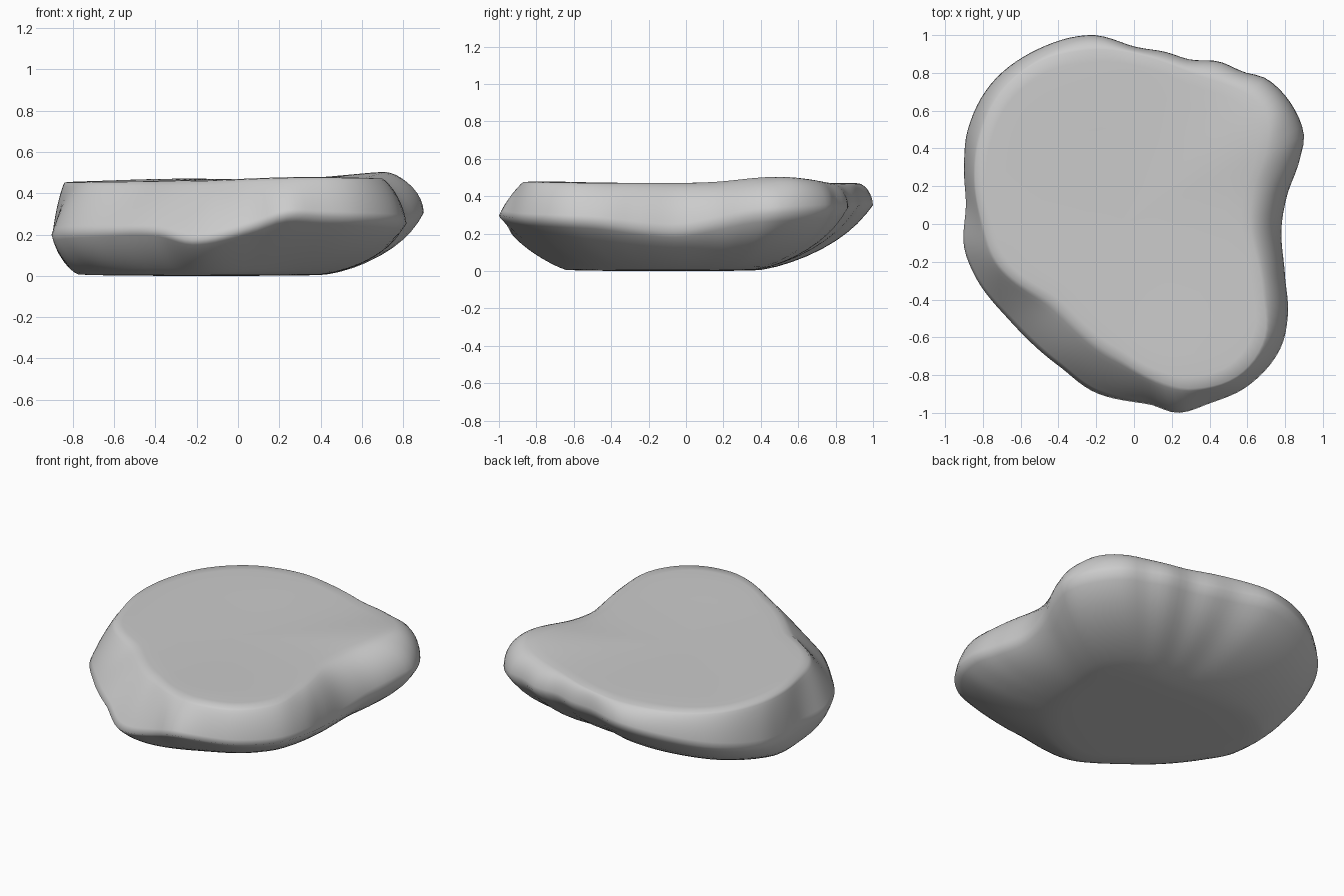
import bpy, bmesh
from math import sin, cos, pi, atan2, hypot, exp, tau

if "Cube" in bpy.data.objects:
    bpy.data.objects.remove(bpy.data.objects["Cube"])

CX, CY = -0.05, 0.0
N = 144

# widest outline of the stone: x, y, height of the ridge
OUTER = [(-.22, 1, .36), (-.5, .93, .32), (-.75, .75, .26), (-.88, .5, .21), (-.9, .3, .19),
         (-.89, .1, .2), (-.9, -.12, .2), (-.85, -.26, .21), (-.65, -.52, .22), (-.4, -.75, .22),
         (-.21, -.89, .17), (.08, -.955, .24), (.23, -1, .3), (.4, -.95, .29), (.6, -.86, .28),
         (.77, -.67, .27), (.815, -.48, .26), (.8, -.28, .23), (.78, -.05, .21), (.81, .15, .25),
         (.88, .35, .3), (.9, .47, .31), (.83, .64, .32), (.7, .77, .33), (.58, .805, .34),
         (.45, .86, .34), (.3, .87, .35), (.17, .91, .35), (0, .94, .36)]
# edge of the flat top
TOP = [(-.25, .92), (-.5, .86), (-.71, .69), (-.82, .44), (-.84, .22), (-.8, 0), (-.73, -.19),
       (-.42, -.43), (-.1, -.7), (.13, -.83), (.3, -.87), (.55, -.8), (.69, -.6), (.68, -.35),
       (.62, -.05), (.63, .18), (.7, .4), (.71, .55), (.62, .67), (.3, .8)]
# edge of the flat underside
BASE = [(.41, 0), (.42, .2), (.3, .34), (0, .38), (-.3, .4), (-.58, .35), (-.75, .22), (-.75, -.03),
        (-.64, -.22), (-.4, -.49), (-.14, -.64), (.06, -.6), (.26, -.45), (.38, -.22)]


def periodic(samples):
    """Smooth closed curve through (angle, value) samples."""
    s = sorted(samples)
    s = [(a - tau, v) for a, v in s[-3:]] + s + [(a + tau, v) for a, v in s[:3]]

    def slope(i):
        return (s[i + 1][1] - s[i - 1][1]) / (s[i + 1][0] - s[i - 1][0])

    def f(a):
        i = next(k for k in range(1, len(s) - 2) if s[k][0] <= a <= s[k + 1][0])
        h = s[i + 1][0] - s[i][0]
        t = (a - s[i][0]) / h
        return ((2*t**3 - 3*t*t + 1) * s[i][1] + (t**3 - 2*t*t + t) * h * slope(i)
                + (3*t*t - 2*t**3) * s[i + 1][1] + (t**3 - t*t) * h * slope(i + 1))
    return f


def angle(p):
    return atan2(p[1] - CY, p[0] - CX)


def radius(pts):
    return periodic([(angle(p), hypot(p[0] - CX, p[1] - CY)) for p in pts])


r_out, r_top, r_base = radius(OUTER), radius(TOP), radius(BASE)
z_out = periodic([(angle(p), p[2]) for p in OUTER])


def top_z(x, y):
    return (.465 + .01 * x + .033 * exp(-((x - .7)**2 + (y - .48)**2) / .07)
            + .012 * exp(-((x - .3)**2 + (y + .75)**2) / .1)
            + .01 * exp(-((x + .3)**2 + (y - .75)**2) / .1))


def base_z(x, y):
    return .012 * min(1, (x + .15)**2 + (y + .1)**2)


def mix(a, b, t):
    return a + (b - a) * t


def column(a):
    """Profile from underside to top along one direction."""
    ro, rt, rb, zo = r_out(a), r_top(a), r_base(a), z_out(a)
    c, s = cos(a), sin(a)
    at = lambda r: (CX + r * c, CY + r * s)
    pts = [(*at(rb * k), base_z(*at(rb * k))) for k in (.3, .6, .85)]
    zb, zt = base_z(*at(rb)), top_z(*at(rt))
    steps = 9
    under = .4 + .14 * s + .22 * c * c  # underside is fuller at the ends and back
    for i in range(steps):
        t = i / steps
        q = t * pi / 2
        pts.append((*at(mix(rb, ro, mix(t, sin(q), under))),
                    mix(zb, zo, mix(t, 1 - cos(q), under))))
    bulge = .52 + .4 * cos(a - pi / 4)  # front-left face is a flat bevel
    for i in range(steps + 1):
        t = i / steps
        q = t * pi / 2
        pts.append((*at(mix(ro, rt, mix(t, 1 - cos(q), bulge))), mix(zo, zt, mix(t, sin(q), bulge))))
    pts += [(*at(rt * k), top_z(*at(rt * k))) for k in (.93, .8, .55, .25)]
    return pts


# stone slab
bm = bmesh.new()
cols = [[bm.verts.new(p) for p in column(-pi + tau * (i + .5) / N)] for i in range(N)]
low = bm.verts.new((CX, CY, base_z(CX, CY)))
high = bm.verts.new((CX, CY, top_z(CX, CY)))
for i in range(N):
    a, b = cols[i], cols[(i + 1) % N]
    bm.faces.new((low, b[0], a[0]))
    bm.faces.new((high, a[-1], b[-1]))
    for j in range(len(a) - 1):
        bm.faces.new((a[j], b[j], b[j + 1], a[j + 1]))

# soften the ridges slightly, then shade smooth
for _ in range(2):
    bmesh.ops.smooth_vert(bm, verts=[v for c in cols for v in c[2:-2]], factor=.4,
                          use_axis_x=False, use_axis_y=False, use_axis_z=True)
bmesh.ops.recalc_face_normals(bm, faces=bm.faces[:])
for f in bm.faces:
    f.smooth = True
mesh = bpy.data.meshes.new("stone_slab")
bm.to_mesh(mesh)
bm.free()
stone = bpy.data.objects.new("stone_slab", mesh)
bpy.context.collection.objects.link(stone)
